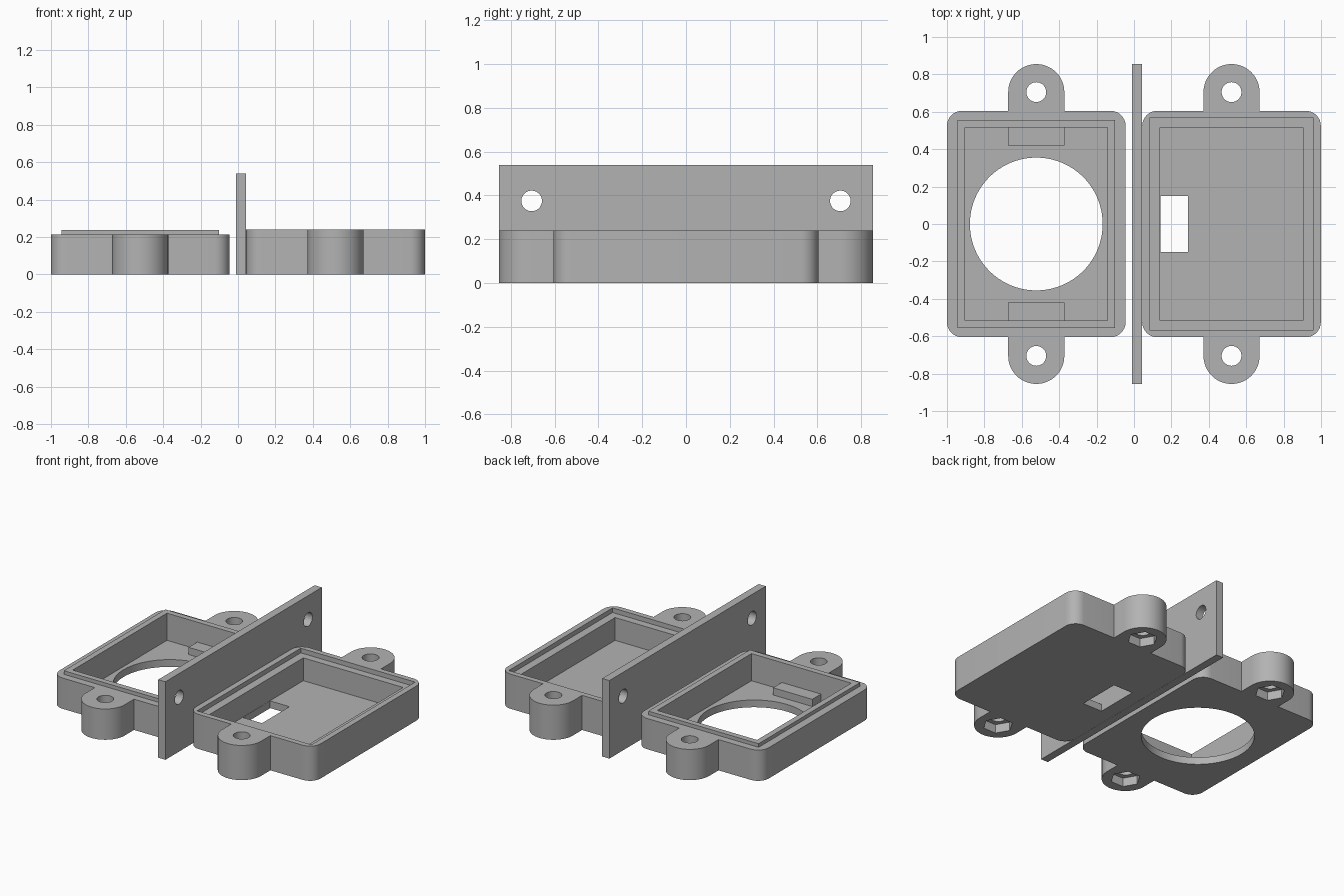
import bpy, bmesh
from math import cos, sin, pi

cube = bpy.data.objects.get("Cube")
if cube:
    bpy.data.objects.remove(cube, do_unlink=True)

grey = bpy.data.materials.new("plastic grey")
grey.use_nodes = True
COLOUR = (0.45, 0.45, 0.45, 1)
grey.diffuse_color = COLOUR
grey.node_tree.nodes["Principled BSDF"].inputs["Base Color"].default_value = COLOUR

WIDTH, LENGTH, CORNER = 0.4775, 0.605, 0.08   # half sizes of a case half
EAR_Y, EAR_R = 0.705, 0.15
FLOOR = 0.05


def prism(name, outline, low, high, along_x=False):
    """Extrude a closed outline along z, or along x for upright plates."""
    bm = bmesh.new()
    place = (lambda a, b, c: (c, a, b)) if along_x else (lambda a, b, c: (a, b, c))
    bottom = [bm.verts.new(place(a, b, low)) for a, b in outline]
    top = [bm.verts.new(place(a, b, high)) for a, b in outline]
    bm.faces.new(bottom[::-1])
    bm.faces.new(top)
    n = len(outline)
    for i in range(n):
        j = (i + 1) % n
        bm.faces.new((bottom[i], bottom[j], top[j], top[i]))
    bmesh.ops.recalc_face_normals(bm, faces=bm.faces)
    mesh = bpy.data.meshes.new(name)
    bm.to_mesh(mesh)
    bm.free()
    mesh.materials.append(grey)
    obj = bpy.data.objects.new(name, mesh)
    bpy.context.collection.objects.link(obj)
    return obj


def combine(obj, tool, operation="DIFFERENCE"):
    """Apply a boolean and delete the tool object."""
    mod = obj.modifiers.new("boolean", "BOOLEAN")
    mod.operation, mod.solver, mod.object = operation, "EXACT", tool
    bpy.context.view_layer.update()
    graph = bpy.context.evaluated_depsgraph_get()
    mesh = bpy.data.meshes.new_from_object(obj.evaluated_get(graph))
    obj.modifiers.clear()
    obj.data = mesh
    bpy.data.objects.remove(tool, do_unlink=True)


def rect(cx, cy, hx, hy):
    return [(cx - hx, cy - hy), (cx + hx, cy - hy), (cx + hx, cy + hy), (cx - hx, cy + hy)]


def circle(cx, cy, r, n=48):
    return [(cx + r * cos(2 * pi * i / n), cy + r * sin(2 * pi * i / n)) for i in range(n)]


def arc(cx, cy, r, n):
    return [(cx + r * cos(pi / 2 * i / n), cy + r * sin(pi / 2 * i / n)) for i in range(n + 1)]


def case_outline(cx):
    """Rounded rectangle with a screw ear at each end, mirrored from one quarter."""
    quarter = arc(WIDTH - CORNER, LENGTH - CORNER, CORNER, 8)
    quarter += [(EAR_R, LENGTH)] + arc(0, EAR_Y, EAR_R, 16)
    half = quarter + [(-x, y) for x, y in quarter[-2::-1]]
    full = half + [(-x, -y) for x, y in half]
    return [(cx + x, y) for x, y in full]


def case_half(name, cx, height):
    return prism(name, case_outline(cx), 0, height)


def hollow(case, cx):
    """Main cavity, screw holes and hexagonal nut pockets."""
    combine(case, prism("cavity", rect(cx, 0, 0.382, 0.515), FLOOR, 1))
    for side in (-1, 1):
        combine(case, prism("screw_hole", circle(cx, side * EAR_Y, 0.053), -1, 1))
        combine(case, prism("nut_pocket", circle(cx, side * EAR_Y, 0.095, 6), -1, 0.06))


def finish(obj):
    bpy.ops.object.select_all(action="DESELECT")
    obj.select_set(True)
    bpy.context.view_layer.objects.active = obj
    bpy.ops.object.shade_smooth_by_angle(angle=pi / 6)


# Case half with raised lip, round opening and two inner blocks
RIGHT_X = -0.5225
front_case = case_half("lipped_case_half", RIGHT_X, 0.213)
combine(front_case, prism("lip", rect(RIGHT_X, 0, 0.422, 0.555), 0.1, 0.238), "UNION")
hollow(front_case, RIGHT_X)
combine(front_case, prism("round_opening", circle(RIGHT_X, 0, 0.355, 96), -1, 1))
for side in (-1, 1):
    block = prism("block", rect(RIGHT_X, side * 0.48, 0.15, 0.06), 0.03, 0.1)
    combine(front_case, block, "UNION")
finish(front_case)

# Case half with stepped rim and rectangular window
LEFT_X = 0.5215
back_case = case_half("windowed_case_half", LEFT_X, 0.24)
combine(back_case, prism("rim_step", rect(LEFT_X, 0, 0.438, 0.567), 0.208, 1))
hollow(back_case, LEFT_X)
combine(back_case, prism("window", rect(0.215, 0, 0.074, 0.15), -1, 0.1))
finish(back_case)

# Upright mounting plate with two screw holes
plate = prism("mounting_plate", rect(0, 0.27, 0.855, 0.27), -0.012, 0.043, along_x=True)
for side in (-1, 1):
    combine(plate, prism("plate_hole", circle(side * EAR_Y, 0.375, 0.047), -1, 1, along_x=True))
finish(plate)
